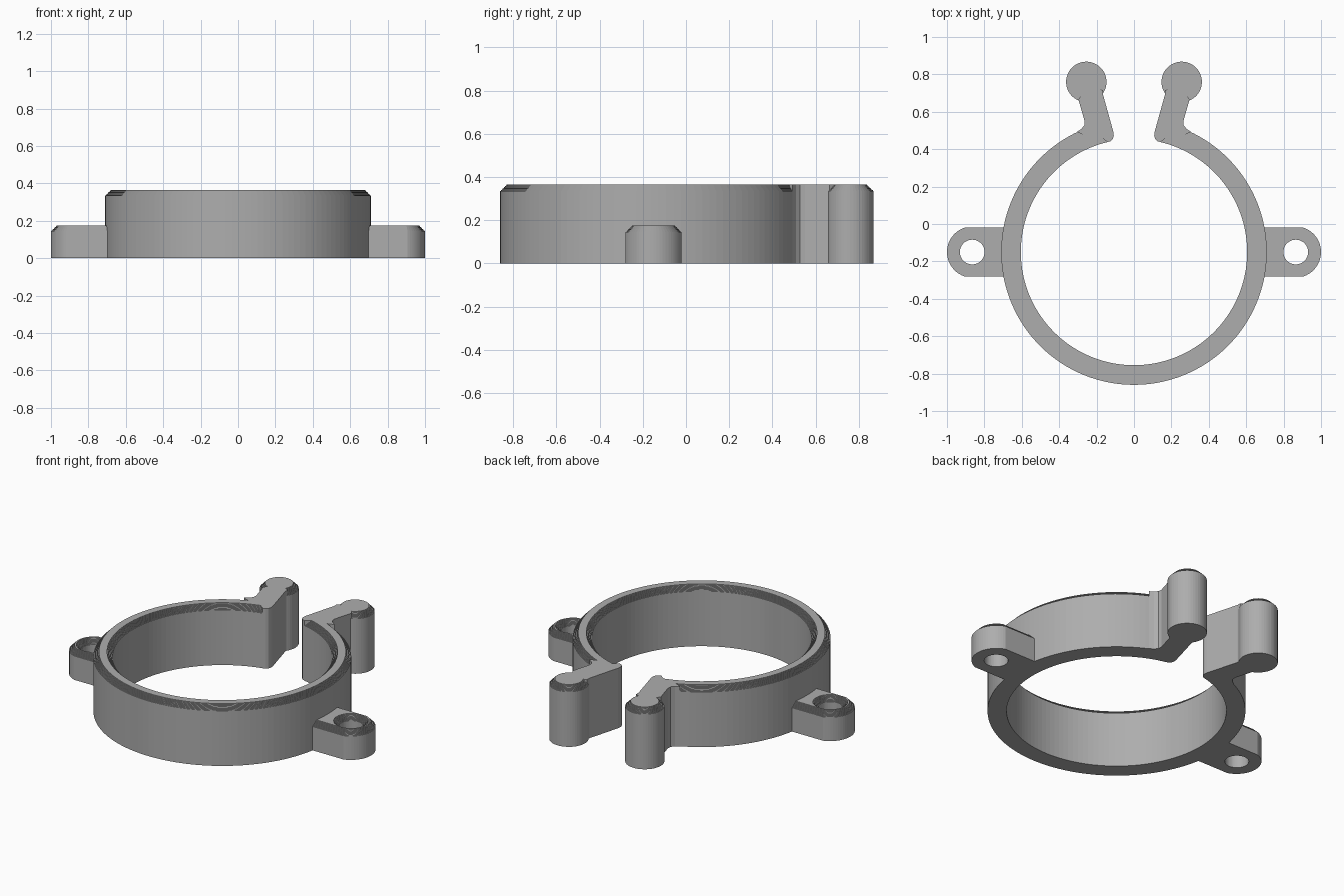
import bpy, bmesh
from math import sin, cos, asin, pi, radians

cube = bpy.data.objects.get("Cube")
if cube:
    bpy.data.objects.remove(cube, do_unlink=True)

CY = -0.15                 # centre line of the ring and tabs
HEIGHT, TAB_HEIGHT = 0.365, 0.175
CHAMFER, STEPS = 0.03, 8

grey = bpy.data.materials.new("plain grey")
grey.use_nodes = True
grey.diffuse_color = (0.42, 0.42, 0.42, 1)
grey.node_tree.nodes["Principled BSDF"].inputs["Base Color"].default_value = grey.diffuse_color


def loft(name, loops):
    """Skin equal-length point loops in order and cap both ends."""
    bm = bmesh.new()
    rows = [[bm.verts.new(p) for p in loop] for loop in loops]
    n = len(rows[0])
    for a, b in zip(rows, rows[1:]):
        for i in range(n):
            j = (i + 1) % n
            bm.faces.new((a[i], a[j], b[j], b[i]))
    bm.faces.new(rows[0])
    bm.faces.new(rows[-1])
    bmesh.ops.recalc_face_normals(bm, faces=bm.faces)
    mesh = bpy.data.meshes.new(name)
    bm.to_mesh(mesh)
    bm.free()
    mesh.materials.append(grey)
    obj = bpy.data.objects.new(name, mesh)
    bpy.context.collection.objects.link(obj)
    return obj


def stepped_edge(height):
    """(inset, z) pairs: straight wall, then a finely layered chamfer."""
    s = CHAMFER / STEPS
    pairs = [(0, 0), (0, height - CHAMFER)]
    for k in range(1, STEPS + 1):
        z = height - CHAMFER + k * s
        pairs += [(k * s, z - s), (k * s, z)]
    return pairs


def circle(x, y, z, r, n=48):
    return [(x + r * cos(2 * pi * i / n), y + r * sin(2 * pi * i / n), z) for i in range(n)]


# Open ring: a band section swept around, leaving the gap at the back
edge = stepped_edge(HEIGHT)
section = [(0.71 - d, z) for d, z in edge] + [(0.605 + d, z) for d, z in reversed(edge)]
half_gap = radians(13)
SEGMENTS = 120
sweep = []
for i in range(SEGMENTS + 1):
    a = pi / 2 + half_gap + (2 * pi - 2 * half_gap) * i / SEGMENTS
    sweep.append([(r * cos(a), CY + r * sin(a), z) for r, z in section])
loft("ring", sweep)

# Neck outline on the +x side, with a rounded inner corner and an outer fillet
neck = [(0.108, 0.475), (0.113, 0.455), (0.125, 0.443), (0.142, 0.438),
        (0.17, 0.46), (0.28, 0.48), (0.305, 0.493), (0.282, 0.508),
        (0.266, 0.527), (0.264, 0.55), (0.297, 0.665), (0.25, 0.74),
        (0.165, 0.715), (0.165, 0.69), (0.111, 0.495)]


def tab_outline(side, d, z):
    """Tab with a clipped round end, shrunk by d."""
    r, w = 0.137 - d, 0.13 - d
    a = asin(w / r)
    arc = [(0.863 + r * cos(t), r * sin(t)) for t in (a * (2 * i / 24 - 1) for i in range(25))]
    return [(side * x, CY + y, z) for x, y in [(0.66, -w)] + arc + [(0.66, w)]]


for side, label in ((1, "left"), (-1, "right")):
    # Neck and round grip
    loft(label + "_neck", [[(side * x, y, z) for x, y in neck] for z in (0, HEIGHT)])
    loft(label + "_grip", [circle(side * 0.255, 0.76, z, 0.108 - d) for d, z in edge])

    # Mounting tab with a countersunk screw hole
    tab_edge = stepped_edge(TAB_HEIGHT)
    tab = loft(label + "_tab", [tab_outline(side, d, z) for d, z in tab_edge])
    bore = [(0, -0.1)] + tab_edge[1:] + [(CHAMFER, TAB_HEIGHT + 0.1)]
    cutter = loft(label + "_hole_cutter",
                  [circle(side * 0.865, CY, z, 0.066 + d) for d, z in bore])
    cutter.hide_render = True
    cutter.hide_viewport = True
    cut = tab.modifiers.new("screw hole", "BOOLEAN")
    cut.operation = "DIFFERENCE"
    cut.solver = "EXACT"
    cut.object = cutter
